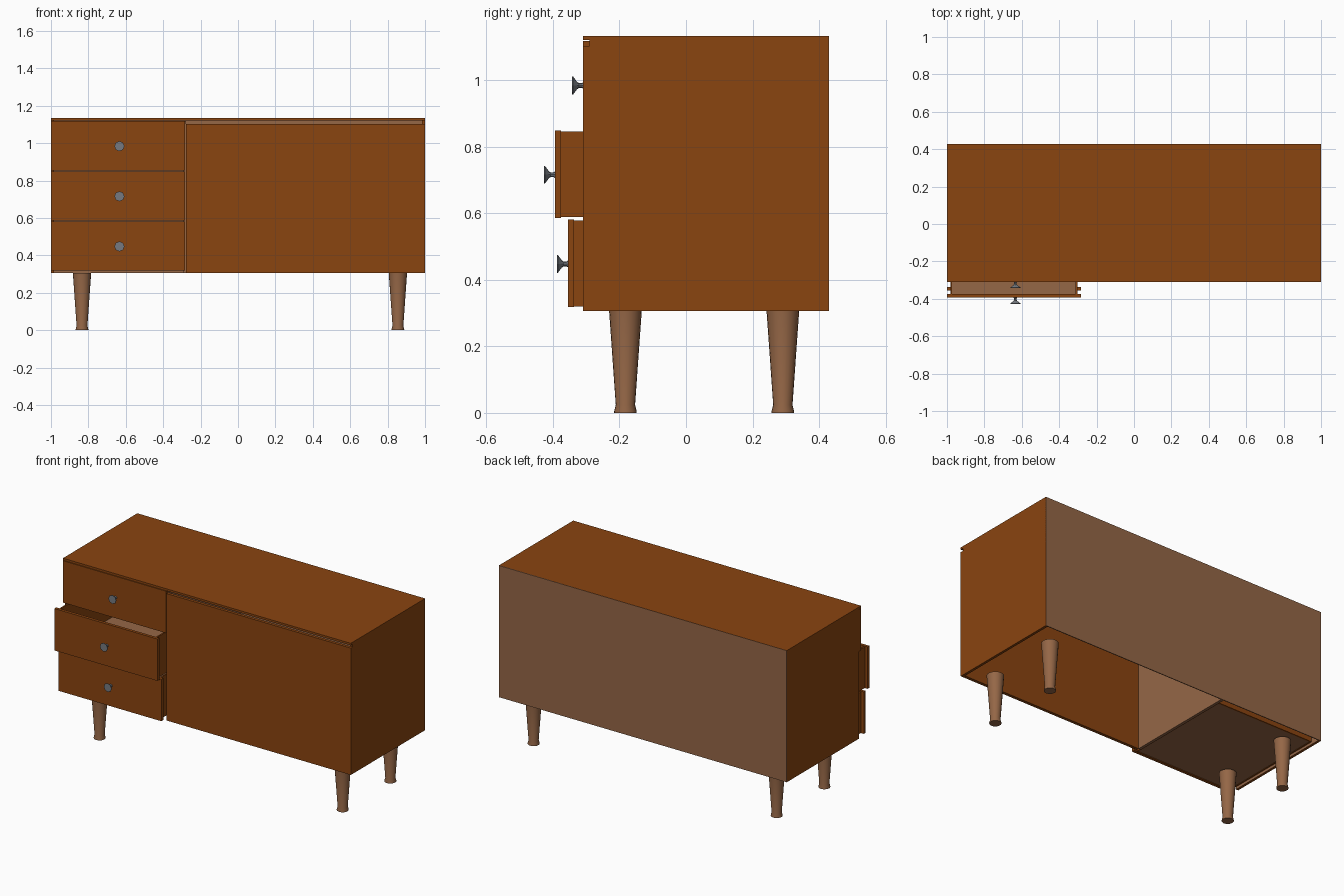
import bpy, bmesh, math
from mathutils import Matrix

if "Cube" in bpy.data.objects:
    bpy.data.objects.remove(bpy.data.objects["Cube"])


def material(name, col):
    m = bpy.data.materials.new(name)
    m.diffuse_color = (*col, 1)
    m.use_nodes = True
    m.node_tree.nodes["Principled BSDF"].inputs["Base Color"].default_value = m.diffuse_color
    return m


WOOD = material("orange_wood", (0.255, 0.058, 0.005))
PALE = material("pale_wood", (0.30, 0.135, 0.062))
METAL = material("grey_metal", (0.18, 0.195, 0.22))


def link(bm, name, mats):
    bmesh.ops.recalc_face_normals(bm, faces=bm.faces)
    me = bpy.data.meshes.new(name)
    bm.to_mesh(me)
    bm.free()
    for m in mats:
        me.materials.append(m)
    ob = bpy.data.objects.new(name, me)
    bpy.context.collection.objects.link(ob)
    return ob


def box(name, x, y, z, *mats):
    bm = bmesh.new()
    bmesh.ops.create_cube(bm, size=1)
    for v in bm.verts:
        v.co = [r[0] if c < 0 else r[1] for c, r in zip(v.co, (x, y, z))]
    return link(bm, name, mats)


def lathe(name, profile, sides, loc, mat, turn=0):
    """Revolve (radius, height) points about z, cap ends, then tilt about x."""
    bm = bmesh.new()
    rings = [[bm.verts.new((r * math.cos(2 * math.pi * i / sides),
                            r * math.sin(2 * math.pi * i / sides), h))
              for i in range(sides)] for r, h in profile]
    for a, b in zip(rings, rings[1:]):
        for i in range(sides):
            j = (i + 1) % sides
            bm.faces.new((a[i], a[j], b[j], b[i]))
    bm.faces.new(rings[0])
    bm.faces.new(rings[-1])
    bmesh.ops.transform(bm, verts=bm.verts,
                        matrix=Matrix.Translation(loc) @ Matrix.Rotation(turn, 4, 'X'))
    return link(bm, name, [mat])


F, K = -0.309, 0.428       # front and back of the case
FI = -0.290                # back of the door and drawer fronts
B, T = 0.306, 1.133        # bottom and top of the case
S = 0.016                  # board thickness

# case: top, sides with pale inner faces, pale divider and back; open underneath
box("top_board", (-1, 1), (F, K), (T - S + 0.003, T), WOOD)
for sx, name in ((-1, "left_side"), (1, "right_side")):
    side = box(name, sorted((sx, sx * (1 - S))), (FI, K), (B, T - S + 0.003), WOOD, PALE)
    for p in side.data.polygons:
        if p.normal.x * sx < -0.5:
            p.material_index = 1
box("divider", (-0.295, -0.277), (FI, K - 0.004), (B, T - S), PALE)
box("back_panel", (-1, 1), (K - 0.004, K + 0.001), (B, T), PALE)

# door, with a finger groove left above it
box("door", (-0.279, 1), (F, FI), (B, 1.103), WOOD)

# drawers: front, open box and knob, each pulled out by a different amount
KNOB = [(0.010, 0), (0.007, 0.004), (0.007, 0.013), (0.012, 0.019),
        (0.027, 0.030), (0.027, 0.033)]
for name, z0, z1, pull in (("lower", 0.318, 0.581, 0.046),
                           ("middle", 0.586, 0.849, 0.085),
                           ("upper", 0.854, 1.117, 0.0)):
    f, fi, bk = F - pull, FI - pull, 0.415 - pull
    a, b = z0 + 0.002, z1 - 0.003
    xl, xr, t = -0.982, -0.303, 0.009
    box(name + "_drawer_front", (-1, -0.284), (f, fi), (z0, z1), WOOD)
    box(name + "_drawer_left_wall", (xl, xl + t), (fi, bk), (a, b), WOOD)
    box(name + "_drawer_right_wall", (xr - t, xr), (fi, bk), (a, b), WOOD)
    box(name + "_drawer_back_wall", (xl + t, xr - t), (bk - t, bk), (a, b), WOOD)
    box(name + "_drawer_floor", (xl + t, xr - t), (fi, bk - t), (a + 0.002, a + 0.01), PALE)
    lathe(name + "_drawer_knob", KNOB, 8, (-0.634, f, (z0 + z1) / 2 - 0.002),
          METAL, math.pi / 2)

# tapered legs with a flared foot
LEG = [(0.034, 0), (0.034, 0.004), (0.029, 0.024), (0.049, B)]
for x, sx in ((-0.834, "left"), (0.855, "right")):
    for y, sy in ((-0.182, "front"), (0.291, "back")):
        leg = lathe(f"{sy}_{sx}_leg", LEG, 20, (x, y, 0), PALE)
        bpy.context.view_layer.objects.active = leg
        leg.select_set(True)
        bpy.ops.object.shade_smooth_by_angle(angle=math.radians(25))
        leg.select_set(False)
